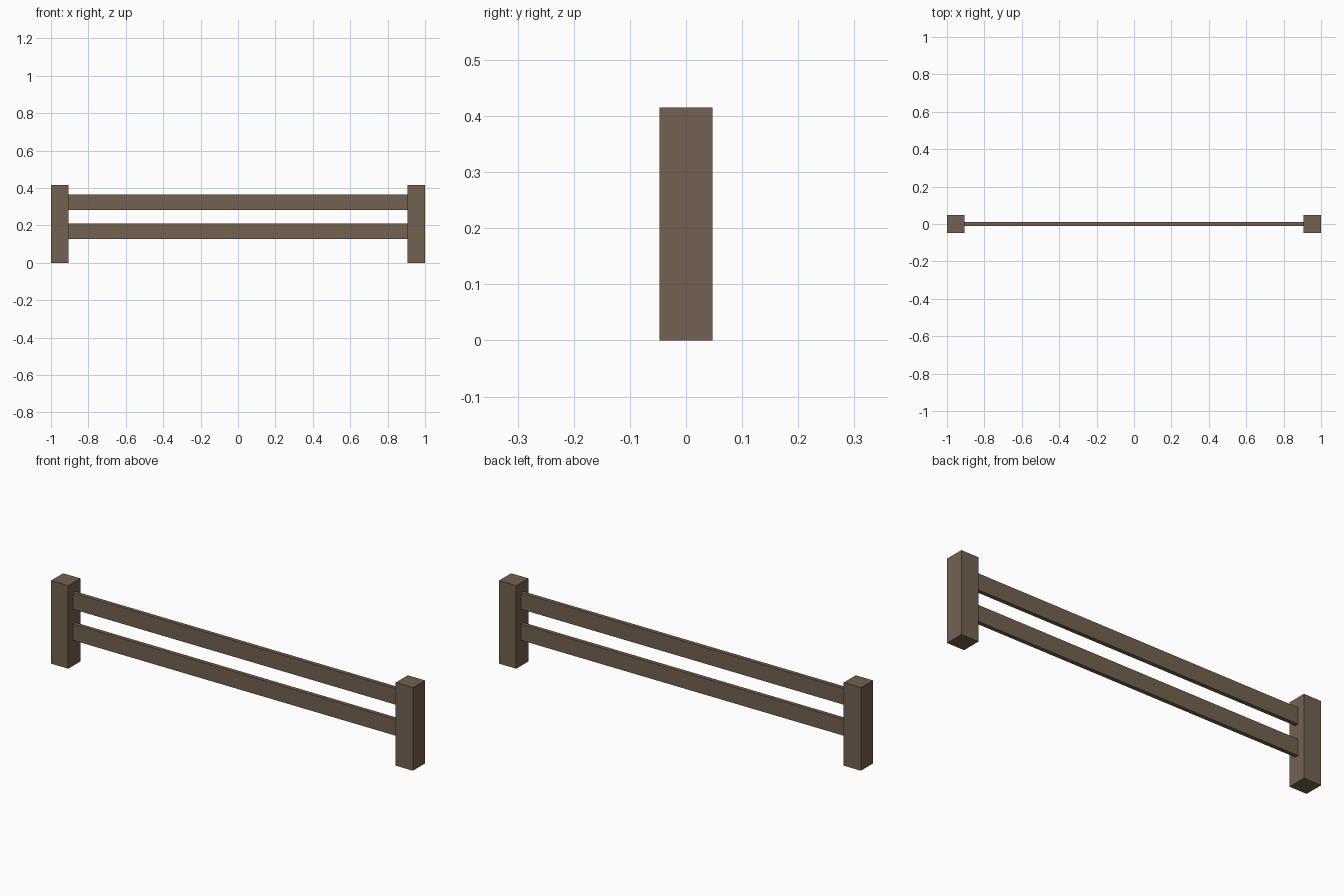
import bpy

if "Cube" in bpy.data.objects:
    bpy.data.objects.remove(bpy.data.objects["Cube"])

wood = bpy.data.materials.new("weathered brown wood")
wood.diffuse_color = (0.171, 0.122, 0.082, 1)
wood.use_nodes = True
wood.node_tree.nodes["Principled BSDF"].inputs["Base Color"].default_value = wood.diffuse_color


def box(name, lo, hi):
    """Axis-aligned box between two corners."""
    bpy.ops.mesh.primitive_cube_add(
        size=1, location=[(a + b) / 2 for a, b in zip(lo, hi)])
    ob = bpy.context.object
    ob.name = name
    ob.scale = [b - a for a, b in zip(lo, hi)]
    bpy.ops.object.transform_apply(location=False, rotation=False, scale=True)
    ob.data.materials.append(wood)
    return ob


POST, HEIGHT = 0.095, 0.415

# Square end posts
for side, x in (("left", -1), ("right", 1 - POST)):
    box(side + "_post", (x, -POST / 2, 0), (x + POST, POST / 2, HEIGHT))

# Thin horizontal rails, butted against the posts
for level, z in (("lower", 0.128), ("upper", 0.283)):
    box(level + "_rail", (-1 + POST, -0.01, z), (1 - POST, 0.01, z + 0.081))
